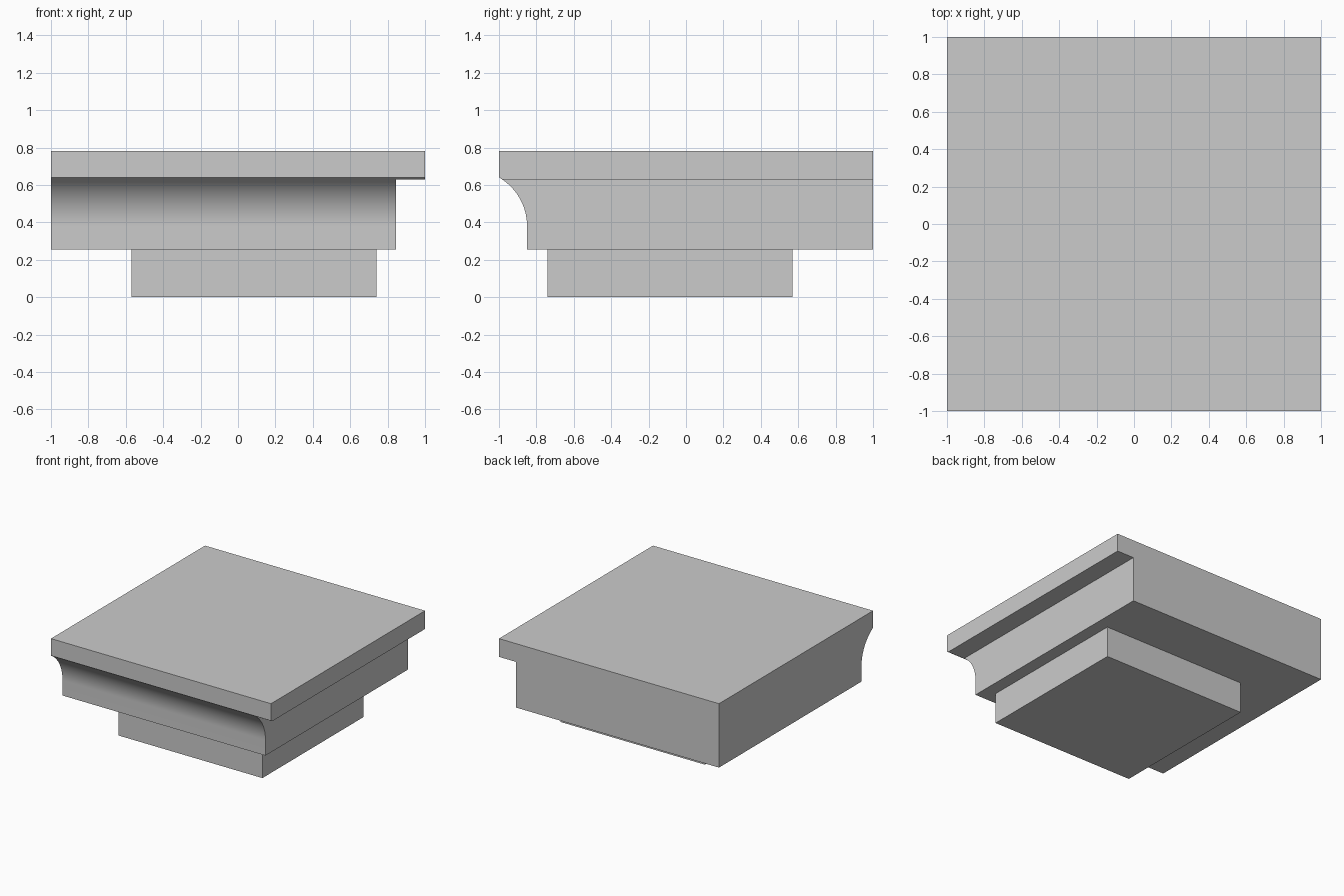
import bpy
import bmesh
from math import radians, cos, sin
from mathutils import Matrix, Vector

cube = bpy.data.objects.get("Cube")
if cube:
    bpy.data.objects.remove(cube, do_unlink=True)

stone = bpy.data.materials.new("grey stone")
stone.use_nodes = True
GREY = (0.6, 0.6, 0.6, 1)
stone.diffuse_color = GREY
stone.node_tree.nodes["Principled BSDF"].inputs["Base Color"].default_value = GREY


def finish(name, bm):
    bmesh.ops.recalc_face_normals(bm, faces=bm.faces)
    mesh = bpy.data.meshes.new(name)
    bm.to_mesh(mesh)
    bm.free()
    mesh.materials.append(stone)
    obj = bpy.data.objects.new(name, mesh)
    bpy.context.collection.objects.link(obj)
    return obj


def block(name, low, high):
    low, high = Vector(low), Vector(high)
    bm = bmesh.new()
    bmesh.ops.create_cube(bm, size=1, matrix=Matrix.Translation((low + high) / 2)
                          @ Matrix.Diagonal((*(high - low), 1)))
    return finish(name, bm)


def prism(name, profile, x0, x1):
    """Extrude a (y, z) profile along x."""
    bm = bmesh.new()
    face = bm.faces.new([bm.verts.new((x0, y, z)) for y, z in profile])
    side = bmesh.ops.extrude_face_region(bm, geom=[face])["geom"]
    bmesh.ops.translate(bm, vec=(x1 - x0, 0, 0),
                        verts=[v for v in side if isinstance(v, bmesh.types.BMVert)])
    return finish(name, bm)


# Cornice: square slab with a hollow cove moulding along the front
STEPS = 24
cove = [(-1.15 + 0.3 * cos(radians(60 * i / STEPS)),
         0.38 + 0.3 * sin(radians(60 * i / STEPS))) for i in range(STEPS + 1)]
profile = [(1, 0.255), (-0.85, 0.255)] + cove + [(-1, 0.78), (1, 0.78)]
cornice = prism("cornice", profile, -1, 1)

# Rebate under the overhanging side
cutter = block("rebate_cutter", (0.845, -1.2, 0.1), (1.2, 1.2, 0.63))
cut = cornice.modifiers.new("rebate", 'BOOLEAN')
cut.object = cutter
cut.solver = 'EXACT'
bpy.ops.object.select_all(action='DESELECT')
cornice.select_set(True)
bpy.context.view_layer.objects.active = cornice
bpy.ops.object.modifier_apply(modifier=cut.name)
bpy.data.objects.remove(cutter, do_unlink=True)
bpy.ops.object.shade_smooth_by_angle(angle=radians(20))

# Plinth: offset square block underneath
block("plinth", (-0.57, -0.74, 0), (0.74, 0.57, 0.255))
